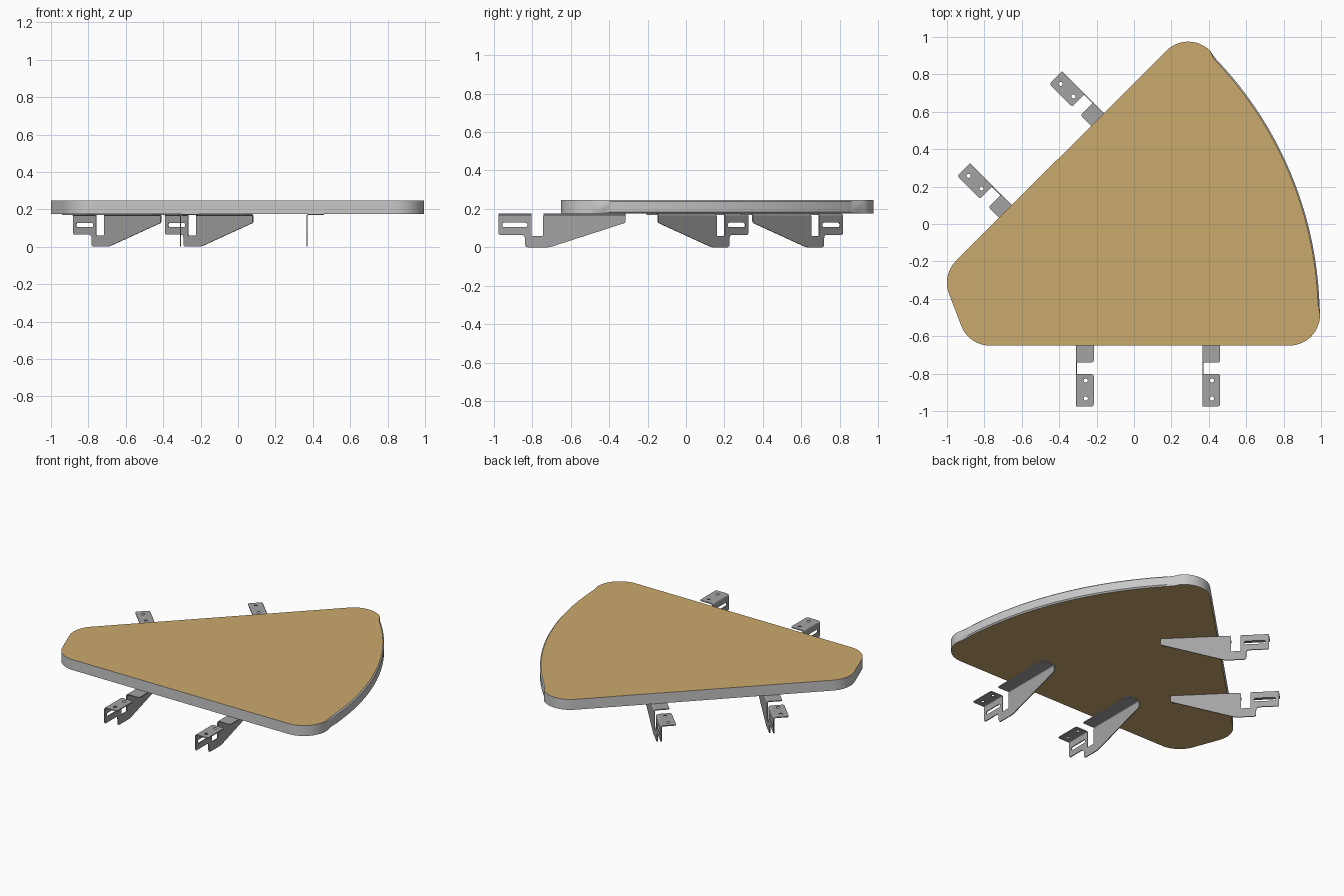
import bpy, bmesh, math
from mathutils import Vector

if "Cube" in bpy.data.objects:
    bpy.data.objects.remove(bpy.data.objects["Cube"])


def material(name, rgb):
    m = bpy.data.materials.new(name)
    m.diffuse_color = (*rgb, 1)
    m.use_nodes = True
    m.node_tree.nodes["Principled BSDF"].inputs["Base Color"].default_value = m.diffuse_color
    return m


WOOD = material("tan wood", (0.60, 0.40, 0.155))
BAND = material("light grey edge", (0.58, 0.58, 0.58))
STEEL = material("grey steel", (0.37, 0.37, 0.37))


def finish(bm, name, mats):
    bmesh.ops.recalc_face_normals(bm, faces=bm.faces[:])
    me = bpy.data.meshes.new(name)
    bm.to_mesh(me)
    bm.free()
    for m in mats:
        me.materials.append(m)
    me.shade_smooth()
    me.set_sharp_from_angle(angle=math.radians(30))
    return me


def add(name, me, loc=(0, 0, 0), rot=0):
    ob = bpy.data.objects.new(name, me)
    ob.location = loc
    ob.rotation_euler = (0, 0, math.radians(rot))
    bpy.context.collection.objects.link(ob)


# Table top: rounded corners, one wide curved side with a small eased edge
Z0, Z1, EASE, R = 0.176, 0.246, 0.008, 0.165
arcs = [  # centre x, centre y, radius, start angle, end angle
    (0.83, -0.485, R, 270, 360.5),
    (-1.007, -0.5, 2.0, 0.5, 45.3),
    (0.29, 0.81, R, 45.3, 135),
    (-0.835, -0.314, R, 135, 200.8),
    (-0.77, -0.485, R, 200.8, 270),
]
outer, inner = [], []
for cx, cy, r, a0, a1 in arcs:
    wide = r > 1
    n = 32 if wide else 14
    for i in range(1 if wide else 0, n if wide else n + 1):
        a = math.radians(a0 + (a1 - a0) * i / n)
        c, s = math.cos(a), math.sin(a)
        outer.append((cx + r * c, cy + r * s))
        q = r - EASE if wide else r
        inner.append((cx + q * c, cy + q * s))

bm = bmesh.new()
rings = [[bm.verts.new((x, y, z)) for x, y in pts] for pts, z in
         ((inner, Z0), (outer, Z0 + EASE), (outer, Z1 - EASE), (inner, Z1))]
for lo, hi in zip(rings, rings[1:]):
    for i in range(len(lo)):
        j = (i + 1) % len(lo)
        bm.faces.new((lo[i], lo[j], hi[j], hi[i])).material_index = 1
bm.faces.new(rings[0][::-1])
bm.faces.new(rings[-1])
add("table_top", finish(bm, "table_top", [WOOD, BAND]))


# Bracket helpers
def fillet(pts, n=5):
    """Round each corner (a, b, radius) of a closed outline."""
    out = []
    for i, (a, b, r) in enumerate(pts):
        p = Vector((a, b))
        if r == 0:
            out.append(p)
            continue
        u = p + (Vector(pts[i - 1][:2]) - p).normalized() * r
        v = p + (Vector(pts[(i + 1) % len(pts)][:2]) - p).normalized() * r
        for k in range(n + 1):
            t = k / n
            out.append(u * (1 - t) ** 2 + p * 2 * t * (1 - t) + v * t * t)
    return out


def rect(a0, b0, a1, b1, r):
    return fillet([(a0, b0, r), (a1, b0, r), (a1, b1, r), (a0, b1, r)])


def circle(a, b, r, n=16):
    return [(a + r * math.cos(2 * math.pi * i / n),
             b + r * math.sin(2 * math.pi * i / n)) for i in range(n)]


def prism(bm, loops, place, depth):
    """Extrude an outline, with any holes, along depth."""
    caps = ([], [])
    for loop in loops:
        n = len(loop)
        ends = []
        for k in (0, 1):
            vs = [bm.verts.new(Vector(place(a, b)) + Vector(depth) * k) for a, b in loop]
            caps[k].extend(bm.edges.new((vs[i], vs[(i + 1) % n])) for i in range(n))
            ends.append(vs)
        for i in range(n):
            j = (i + 1) % n
            bm.faces.new((ends[0][i], ends[0][j], ends[1][j], ends[1][i]))
    for edges in caps:
        bmesh.ops.triangle_fill(bm, use_beauty=True, edges=edges)


# Bracket: local y runs inward from the outer end, the web stands at x = 0
TOP, TH, BEND, WIDE, LONG = 0.175, 0.006, 0.012, 0.095, 0.661
ZB = TOP - BEND
bm = bmesh.new()
web = fillet([(0, ZB, 0), (0.172, ZB, 0), (0.172, 0.06, 0.006), (0.232, 0.06, 0.006),
              (0.232, ZB, 0), (LONG, ZB, 0), (LONG, 0.128, 0.01), (0.265, 0, 0.02),
              (0.138, 0, 0.018), (0.138, 0.065, 0.022), (0, 0.065, 0.01)])
slot = rect(0.02, 0.105, 0.15, 0.128, 0.0112)
prism(bm, [web, slot], lambda a, b: (0, a, b), (TH, 0, 0))

holes = [circle(0.052, y, 0.011) for y in (0.042, 0.138)]
curve = [(BEND - r * math.cos(math.radians(t)), ZB + r * math.sin(math.radians(t)))
         for r, ts in ((BEND, range(0, 91, 18)), (BEND - TH, range(90, -1, -18)))
         for t in ts]
for y0, y1, cuts in ((0, 0.172, holes), (0.235, LONG, [])):
    flange = fillet([(BEND, y0, 0), (WIDE, y0, 0.012), (WIDE, y1, 0.012), (BEND, y1, 0)])
    prism(bm, [flange] + cuts, lambda a, b: (a, b, TOP - TH), (0, 0, TH))
    prism(bm, [curve], lambda a, b: (a, y0, b), (0, y1 - y0, 0))
bracket = finish(bm, "bracket", [STEEL])

# Two brackets on the front edge, two on the slanted edge
for name, x, y, rot in (("front_bracket_left", -0.31, -0.975, 0),
                        ("front_bracket_right", 0.365, -0.975, 0),
                        ("slanted_bracket_upper", -0.385, 0.816, -135),
                        ("slanted_bracket_lower", -0.877, 0.324, -135)):
    add(name, bracket, (x, y, 0), rot)
